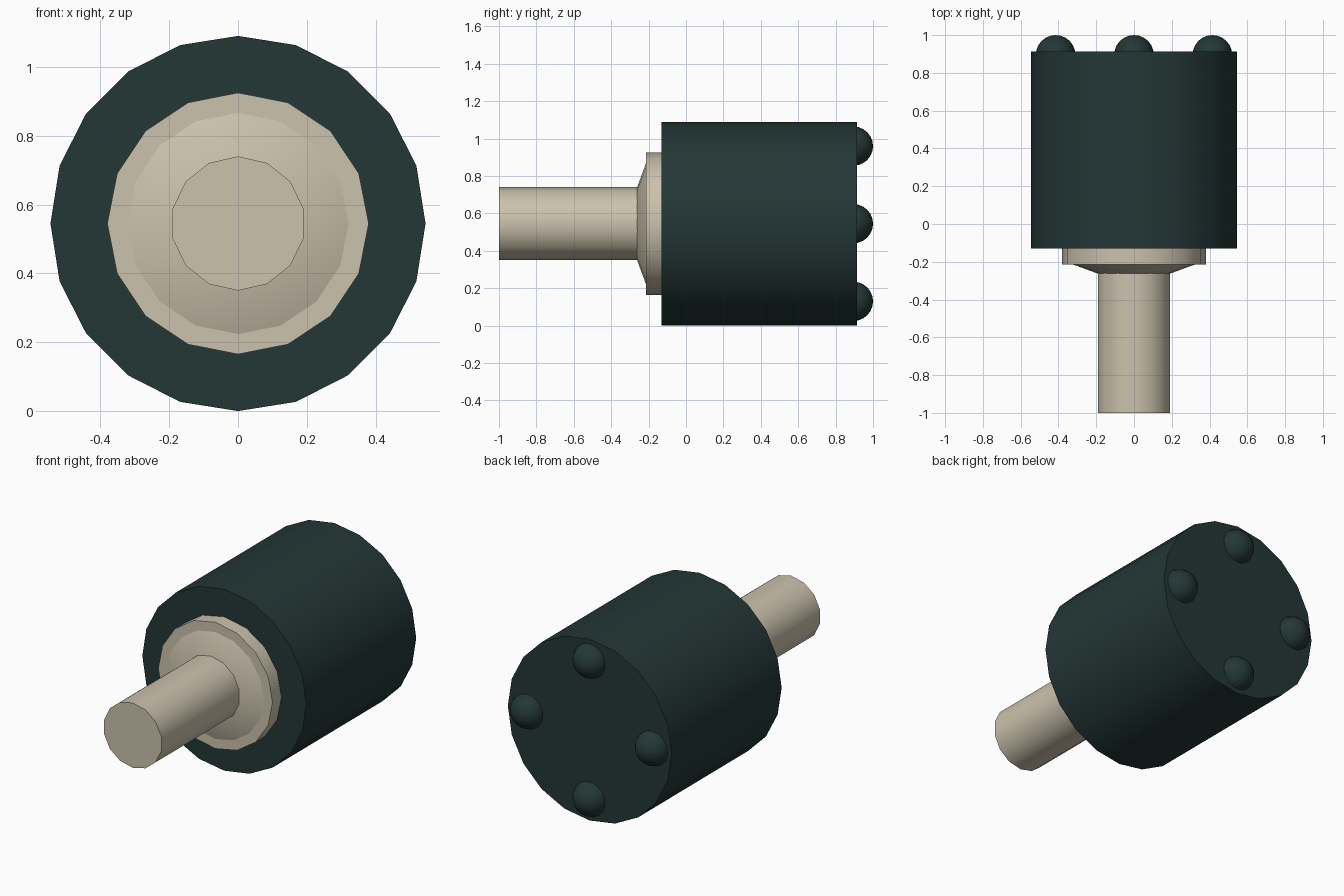
import bpy
import math

cube = bpy.data.objects.get("Cube")
if cube:
    bpy.data.objects.remove(cube, do_unlink=True)

AXIS_Z = 0.545


def material(name, color):
    mat = bpy.data.materials.new(name)
    mat.use_nodes = True
    mat.diffuse_color = (*color, 1)
    bsdf = mat.node_tree.nodes["Principled BSDF"]
    bsdf.inputs["Base Color"].default_value = (*color, 1)
    bsdf.inputs["Roughness"].default_value = 0.7
    return mat


dark = material("dark_teal", (0.017, 0.038, 0.037))
beige = material("warm_beige", (0.60, 0.54, 0.42))


def finish(name, mat):
    obj = bpy.context.object
    obj.name = name
    obj.data.materials.append(mat)
    bpy.ops.object.transform_apply(location=False, rotation=True, scale=True)
    bpy.ops.object.shade_smooth_by_angle(angle=math.radians(30))
    return obj


def turned(name, mat, sides, front, back, r_front, r_back):
    """Round part along y, with a vertex at the very top."""
    bpy.ops.mesh.primitive_cone_add(
        vertices=sides, radius1=r_front, radius2=r_back, depth=back - front,
        location=(0, (front + back) / 2, AXIS_Z),
        rotation=(-math.pi / 2, math.pi, 0))
    obj = finish(name, mat)
    # Turn so that the first corner points straight up
    top = max(v.co.z for v in obj.data.vertices)
    if top < max(r_front, r_back) - 0.001:
        obj.rotation_euler.y = math.pi / sides
    return obj


# Body, collar and shaft along one axis
turned("body", dark, 20, -0.13, 0.914, 0.545, 0.545)
turned("collar", beige, 16, -0.215, -0.12, 0.38, 0.38)
turned("collar_taper", beige, 16, -0.263, -0.21, 0.19, 0.335)
turned("shaft", beige, 14, -1.0, -0.2, 0.195, 0.195)

# Four round studs on the back face
for i, place in enumerate(("left", "top", "right", "bottom")):
    a = i * math.pi / 2
    bpy.ops.mesh.primitive_uv_sphere_add(
        segments=20, ring_count=12, radius=0.105,
        location=(0.415 * math.cos(a), 0.895, AXIS_Z + 0.415 * math.sin(a)),
        rotation=(math.pi / 2, 0, 0))
    finish("stud_" + place, dark)
